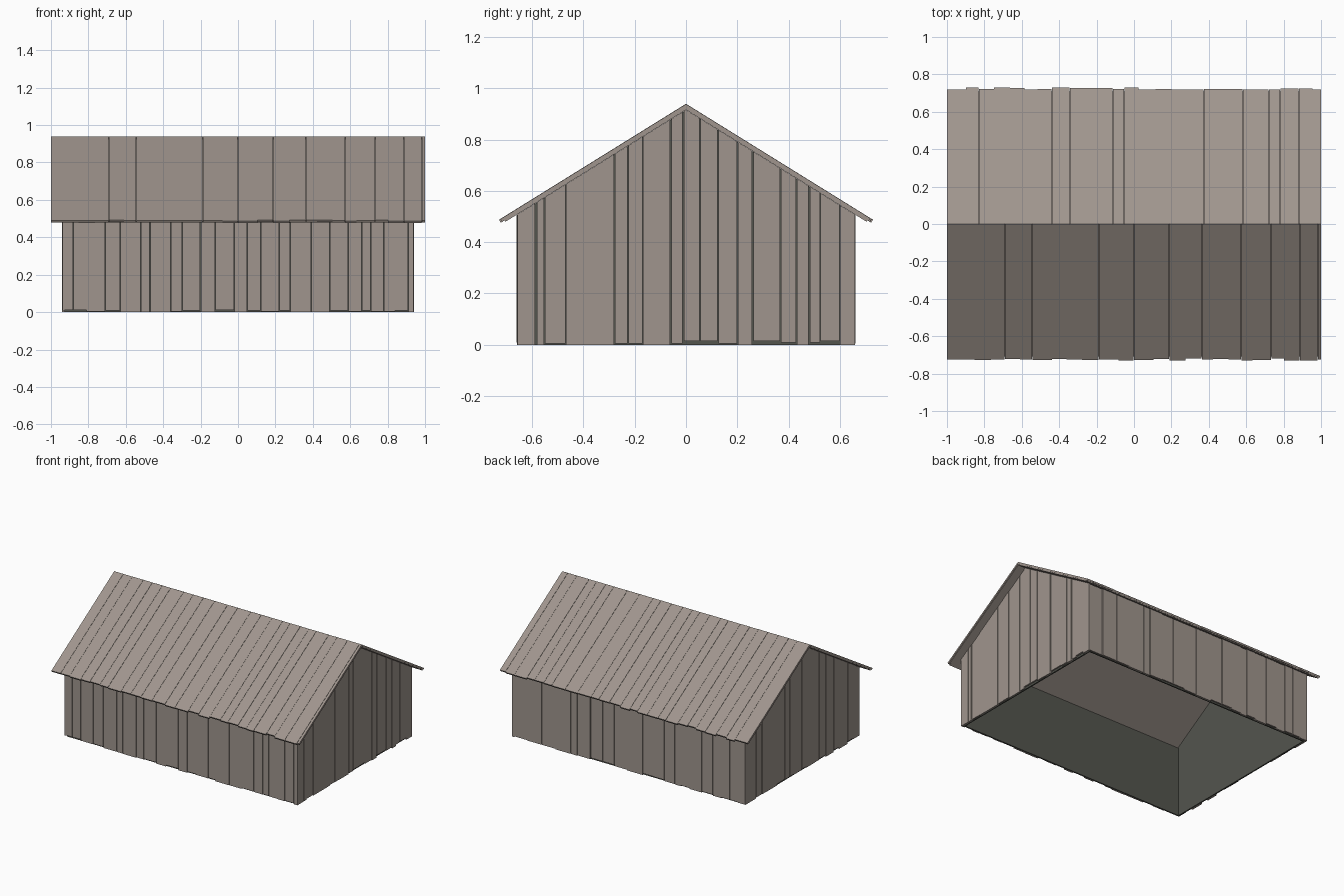
import bpy, bmesh, random
from mathutils import Vector

random.seed(7)
if "Cube" in bpy.data.objects:
    bpy.data.objects.remove(bpy.data.objects["Cube"], do_unlink=True)

RIDGE, SLOPE = 0.94, 0.62
HALF_X, HALF_Y = 0.94, 0.66      # outer wall faces
CORE = 0.012                     # depth of the cladding in front of the core


def material(name, rgb):
    m = bpy.data.materials.new(name)
    m.use_nodes = True
    color = (*rgb, 1)
    m.diffuse_color = color
    bsdf = m.node_tree.nodes["Principled BSDF"]
    bsdf.inputs["Base Color"].default_value = color
    bsdf.inputs["Roughness"].default_value = 0.9
    return m


wood = material("weathered_wood", (0.35, 0.302, 0.27))
dark = material("dark_core", (0.087, 0.09, 0.076))


def prism(bm, outline, offset):
    """Extrude a closed outline of 3D points along an offset."""
    a = [bm.verts.new(p) for p in outline]
    b = [bm.verts.new(Vector(p) + Vector(offset)) for p in outline]
    bm.faces.new(a)
    bm.faces.new(b[::-1])
    for i in range(len(a)):
        j = (i + 1) % len(a)
        bm.faces.new((a[i], b[i], b[j], a[j]))


def finish(bm, name, mat):
    bmesh.ops.recalc_face_normals(bm, faces=bm.faces)
    mesh = bpy.data.meshes.new(name)
    bm.to_mesh(mesh)
    bm.free()
    mesh.materials.append(mat)
    obj = bpy.data.objects.new(name, mesh)
    bpy.context.collection.objects.link(obj)


def under_roof(y, drop=0.024):
    return RIDGE - drop - SLOPE * abs(y)


def seams(half, low=0.05, high=0.13):
    """Random plank edges from -half to half."""
    edges = [-half]
    while edges[-1] < half - high:
        edges.append(edges[-1] + random.uniform(low, high))
    return edges + [half]


def gable_outline(x, y0, y1, z0, drop):
    pts = [(x, y0, z0), (x, y1, z0), (x, y1, under_roof(y1, drop))]
    if y0 < 0 < y1:
        pts.append((x, 0, under_roof(0, drop)))
    return pts + [(x, y0, under_roof(y0, drop))]


# Dark wall core, open underneath
bm = bmesh.new()
cx, cy = HALF_X - CORE, HALF_Y - CORE
for s in (-1, 1):
    prism(bm, gable_outline(s * cx, -cy, cy, 0, 0.025), (-s * 0.01, 0, 0))
    top = under_roof(cy, 0.025)
    prism(bm, [(-cx, s * cy, 0), (cx, s * cy, 0), (cx, s * cy, top), (-cx, s * cy, top)],
          (0, -s * 0.01, 0))
finish(bm, "wall_core", dark)

# Gable cladding: vertical boards cut to the roof slope
right_seams = [-.66, -.585, -.55, -.47, -.28, -.225, -.17, -.06, -.01, .055, .125,
               .2, .26, .37, .43, .48, .525, .6, .66]
for s, name, edges in ((1, "left_gable_boards", right_seams),
                       (-1, "right_gable_boards", seams(HALF_Y))):
    bm = bmesh.new()
    for a, b in zip(edges, edges[1:]):
        gap = random.choice((0.0005, 0.0015, 0.003))
        depth = CORE + random.uniform(-0.004, 0.002)
        z0 = random.choice((0, 0.004, 0.008, 0.014))
        prism(bm, gable_outline(s * cx, a + gap, b - gap, z0, 0.024), (s * depth, 0, 0))
    finish(bm, name, wood)

# Long wall cladding
front_seams = [-.94, -.88, -.81, -.71, -.63, -.52, -.47, -.36, -.3, -.2, -.12, -.02,
               .05, .12, .22, .28, .39, .49, .59, .66, .71, .78, .84, .91, .94]
for s, name, edges in ((-1, "front_boards", front_seams),
                       (1, "back_boards", seams(HALF_X))):
    bm = bmesh.new()
    top = under_roof(HALF_Y)
    for a, b in zip(edges, edges[1:]):
        gap = random.choice((0.0005, 0.001, 0.002))
        depth = CORE + random.uniform(-0.004, 0.001)
        z0 = random.choice((0, 0.004, 0.008, 0.012))
        a, b = a + gap, b - gap
        prism(bm, [(a, s * cy, z0), (b, s * cy, z0), (b, s * cy, top), (a, s * cy, top)],
              (0, s * depth, 0))
    finish(bm, name, wood)


def slope_slab(bm, s, x0, x1, eave, near, far):
    """Roof strip on side s between two depths below the top surface."""
    norm = (1 + SLOPE ** 2) ** 0.5

    def edge_point(t):
        return (x0, s * (eave - t * SLOPE / norm), RIDGE - SLOPE * eave - t / norm)
    prism(bm, [(x0, 0, RIDGE - near * norm), edge_point(near), edge_point(far),
               (x0, 0, RIDGE - far * norm)], (x1 - x0, 0, 0))


# Roof lining that forms the plain ceiling
bm = bmesh.new()
for s in (-1, 1):
    slope_slab(bm, s, -0.997, 0.997, 0.715, 0.013, 0.02)
finish(bm, "roof_lining", wood)

# Roof boards with uneven eaves
for s, name in ((-1, "front_roof_boards"), (1, "back_roof_boards")):
    bm = bmesh.new()
    edges = seams(1.0, 0.06, 0.11)
    for a, b in zip(edges, edges[1:]):
        gap_a = 0 if a == -1 else 0.0007
        gap_b = 0 if b == 1 else 0.0007
        slope_slab(bm, s, a + gap_a, b - gap_b, random.uniform(0.718, 0.73),
                   random.uniform(0, 0.001), 0.0135)
    finish(bm, name, wood)
